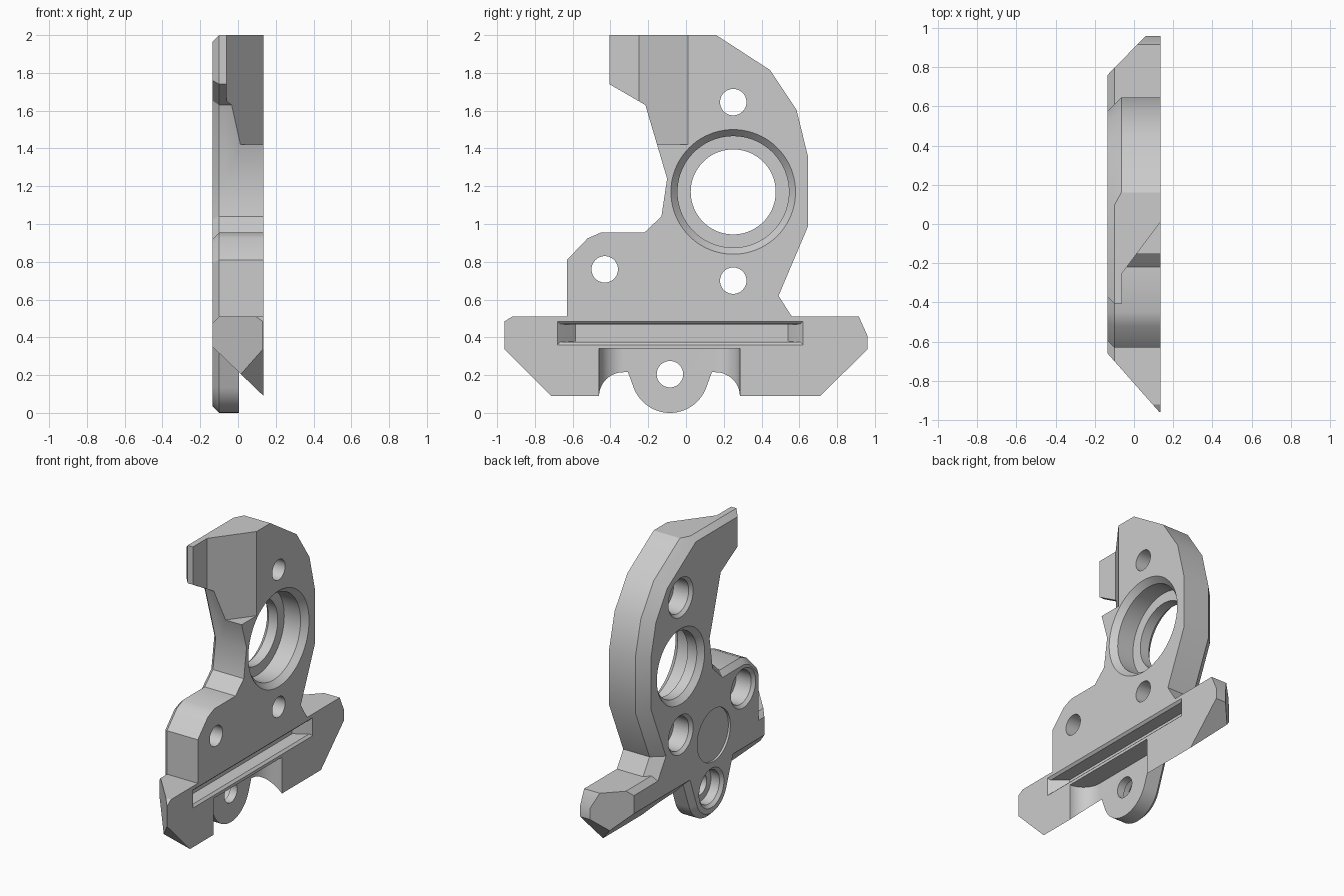
import bpy, bmesh, math
from mathutils import Vector

if "Cube" in bpy.data.objects:
    bpy.data.objects.remove(bpy.data.objects["Cube"])

X0, X1 = -0.135, 0.135          # plate thickness
metal = bpy.data.materials.new("plain_grey")
metal.diffuse_color = (0.6, 0.6, 0.6, 1)
metal.use_nodes = True
metal.node_tree.nodes["Principled BSDF"].inputs["Base Color"].default_value = metal.diffuse_color


def finish(bm, name):
    bmesh.ops.recalc_face_normals(bm, faces=bm.faces)
    me = bpy.data.meshes.new(name)
    bm.to_mesh(me)
    bm.free()
    me.materials.append(metal)
    ob = bpy.data.objects.new(name, me)
    bpy.context.collection.objects.link(ob)
    return ob


def loft(rings, name):
    """Closed solid through a list of equal-length 3D rings."""
    bm = bmesh.new()
    vs = [[bm.verts.new(p) for p in r] for r in rings]
    n = len(vs[0])
    for a, b in zip(vs, vs[1:]):
        for i in range(n):
            bm.faces.new((a[i], a[(i + 1) % n], b[(i + 1) % n], b[i]))
    bm.faces.new(vs[0])
    bm.faces.new(vs[-1][::-1])
    return finish(bm, name)


def inset(poly, dist):
    """Move each edge of a clockwise outline inward by its own distance."""
    n, out = len(poly), []
    for i in range(n):
        p0, p, p1 = (Vector(poly[j % n]) for j in (i - 1, i, i + 1))
        d0, d1 = (p - p0).normalized(), (p1 - p).normalized()
        n0, n1 = Vector((d0.y, -d0.x)), Vector((d1.y, -d1.x))
        a, b = dist[i - 1], dist[i]
        det = n0.x * n1.y - n0.y * n1.x
        if abs(det) < 1e-4:
            out.append(p + n0 * a)
        else:
            out.append(p + Vector((a * n1.y - b * n0.y, b * n0.x - a * n1.x)) / det)
    return out


def at(x, poly):
    return [(x, p[0], p[1]) for p in poly]


def boolean(target, other, op):
    m = target.modifiers.new(op, 'BOOLEAN')
    m.operation, m.object, m.solver = op, other, 'EXACT'
    bpy.context.view_layer.objects.active = target
    bpy.ops.object.modifier_apply(modifier=m.name)
    bpy.data.objects.remove(other)


def turned_cut(target, y, z, profile, seg=64):
    """Cut a turned shape along x; profile is a list of (x, radius)."""
    rings = [[(x, y + r * math.cos(2 * math.pi * i / seg), z + r * math.sin(2 * math.pi * i / seg))
              for i in range(seg)] for x, r in profile]
    boolean(target, loft(rings, "cutter"), 'DIFFERENCE')


# Upper plate: curved arm and shoulder, with a wide bevel along the spine
outline = [(-0.405, 2.0), (0.16, 2.0), (0.445, 1.815), (0.585, 1.605), (0.645, 1.36),
           (0.645, 0.985), (0.49, 0.62), (0.56, 0.51), (0.56, 0.4), (-0.63, 0.4),
           (-0.63, 0.81), (-0.52, 0.925), (-0.45, 0.955), (-0.22, 0.955), (-0.13, 1.04),
           (-0.1, 1.24), (-0.215, 1.63), (-0.405, 1.74)]
spine = range(1, 7)
c = 0.035
step1 = [c if i in spine else 0 for i in range(len(outline))]
step2 = [2 * c if i in spine else c for i in range(len(outline))]
step1[8] = step2[8] = 0
plate = loft([at(X1, outline), at(X0 + 2 * c, outline), at(X0 + c, inset(outline, step1)),
              at(X0, inset(outline, step2))], "bracket_plate")

# Angled notch on the arm
notch = [(-0.06, -0.6), (-0.06, -0.25), (0.135, 0.01), (0.2, 0.097), (0.2, -0.6)]
boolean(plate, loft([[(x, y, z) for x, y in notch] for z in (1.42, 2.1)], "cutter"), 'DIFFERENCE')

# Cross bar: profile extruded, then trimmed by planes
bar_outline = [(-0.92, 0.51), (0.915, 0.51), (0.96, 0.41), (0.96, 0.335), (0.71, 0.09),
               (-0.715, 0.09), (-0.96, 0.335), (-0.96, 0.485)]
bar = loft([at(X1, bar_outline), at(X0, bar_outline)], "cross_bar")
bm = bmesh.new()
bm.from_mesh(bar.data)
for co, no in [((X1, 0, 0.09), (-0.26, 0, -0.27)),        # sloped underside
               ((0.06, 0.96, 0), (-0.20, 0.195, 0)),      # rear end
               ((0.13, -0.96, 0), (-0.30, -0.265, 0)),    # front end
               ((X0, 0, 0.475), (-1, 0, 1))]:             # top bevel
    bmesh.ops.bisect_plane(bm, geom=bm.verts[:] + bm.edges[:] + bm.faces[:], dist=1e-5,
                           plane_co=co, plane_no=Vector(no).normalized(), clear_outer=True)
    bmesh.ops.holes_fill(bm, edges=[e for e in bm.edges if e.is_boundary], sides=0)
bmesh.ops.recalc_face_normals(bm, faces=bm.faces)
bm.to_mesh(bar.data)
bm.free()

# Filleted pocket under the bar, behind the lug
ya, yb, r, xf = -0.46, 0.285, 0.13, 0.005
arc = [math.pi / 2 * i / 16 for i in range(17)]
pocket = [(0.2, ya)] + [(X1 - r * math.sin(t), ya + r - r * math.cos(t)) for t in arc]
pocket += [(X1 - r * math.sin(t), yb - r + r * math.cos(t)) for t in reversed(arc)] + [(0.2, yb)]
boolean(bar, loft([[(x, y, z) for x, y in pocket] for z in (-0.1, 0.34)], "cutter"), 'DIFFERENCE')
boolean(plate, bar, 'UNION')

# Rounded lug
ly, lz, lr = -0.085, 0.205, 0.205
a0 = math.radians(-20)
lug_outline = [(ly - 0.3, 0.42), (ly + 0.3, 0.42)]
lug_outline += [(ly + lr * math.cos(a0 - t), lz + lr * math.sin(a0 - t))
                for t in [math.radians(140) * i / 28 for i in range(29)]]
lug_outline[0] = (ly - 0.297, 0.42)
lug_outline[1] = (ly + 0.297, 0.42)
bev = [0] + [c] * (len(lug_outline) - 1)
lug = loft([at(xf, lug_outline), at(X0 + c, lug_outline), at(X0, inset(lug_outline, bev))], "lug")
boolean(plate, lug, 'UNION')

# Large bearing hole with a stepped seat
turned_cut(plate, 0.25, 1.17, [(-0.2, 0.325), (X0 + 0.035, 0.225), (-0.03, 0.225)], 80)
turned_cut(plate, 0.25, 1.17, [(-0.06, 0.225), (-0.03, 0.225), (-0.029, 0.295), (0.095, 0.295),
                               (X1, 0.33), (0.2, 0.387)], 80)

# Screw holes with bevelled counterbores on the outer side
for y, z, floor in [(0.25, 1.645, 0.0), (0.25, 0.7, 0.0), (-0.43, 0.76, 0.0), (ly, lz, -0.05)]:
    turned_cut(plate, y, z, [(-0.2, 0.2), (X0, 0.135), (X0 + 0.02, 0.115), (floor, 0.115),
                             (floor + 0.001, 0.07), (0.2, 0.07)], 48)

# Shallow round recess on the outer side
turned_cut(plate, -0.11, 0.56, [(-0.2, 0.18), (X0 + 0.015, 0.18)])


# Long slot with bevelled rim and sloped ends
def rect(x, y0, y1, z0, z1):
    return [(x, y0, z0), (x, y1, z0), (x, y1, z1), (x, y0, z1)]


slot = loft([rect(0.15, -0.695, 0.635, 0.345, 0.5), rect(0.12, -0.665, 0.605, 0.375, 0.47),
             rect(0.035, -0.585, 0.54, 0.378, 0.467)], "cutter")
boolean(plate, slot, 'DIFFERENCE')

# Smooth rounds, sharp edges
bpy.ops.object.select_all(action='DESELECT')
plate.select_set(True)
bpy.context.view_layer.objects.active = plate
bpy.ops.object.shade_smooth_by_angle(angle=math.radians(25))
